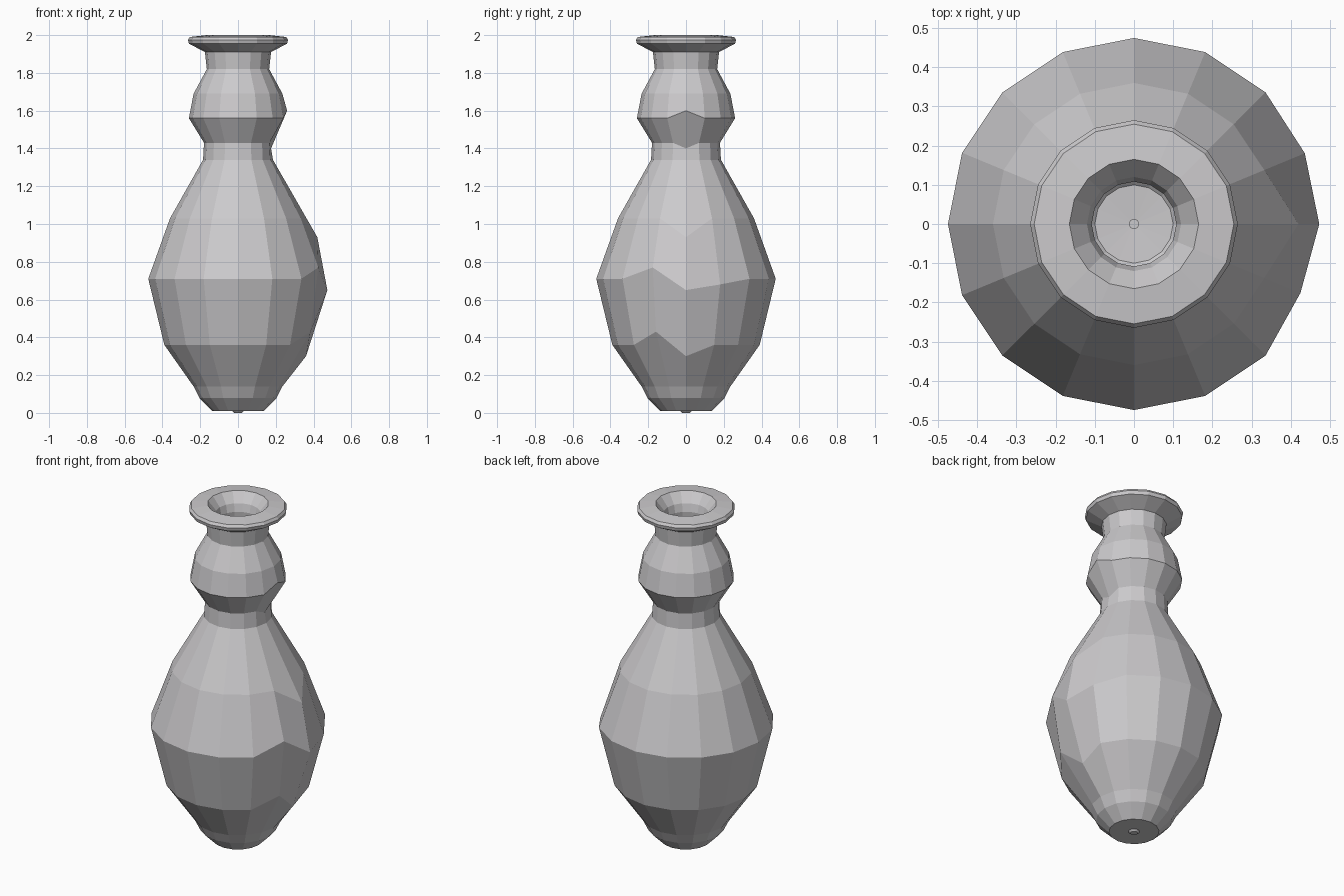
import bpy, bmesh, math

SIDES = 16

# single plain glaze
glaze = bpy.data.materials.new("grey_glaze")
glaze.diffuse_color = (0.6, 0.59, 0.605, 1)

# outer wall (radius, height), foot to lip
outer = [(0.02, 0.0), (0.03, 0.01), (0.135, 0.01), (0.155, 0.03), (0.165, 0.04),
         (0.205, 0.08), (0.235, 0.14), (0.39, 0.36), (0.475, 0.71), (0.36, 1.03),
         (0.185, 1.34), (0.18, 1.43), (0.26, 1.56), (0.235, 1.69), (0.165, 1.82),
         (0.175, 1.91), (0.26, 1.955), (0.265, 1.975), (0.255, 1.99)]
# hollow inside, lip to floor
inner = [(0.165, 2.0), (0.12, 1.945), (0.108, 1.90), (0.115, 1.83), (0.18, 1.69),
         (0.20, 1.57), (0.125, 1.43), (0.13, 1.34), (0.31, 1.03), (0.42, 0.71),
         (0.34, 0.37), (0.18, 0.13), (0.10, 0.06), (0.012, 0.055), (0.012, 0.03)]
profile = outer + inner

# hand-made wobble of the +x side: (ring, side) -> (radius, height)
dents = {(7, 0): (0.36, 0.30), (8, 0): (0.473, 0.65), (9, 0): (0.42, 0.93),
         (11, 0): (0.175, 1.40), (12, 0): (0.26, 1.60),
         (7, 15): (0.415, 0.43), (8, 15): (0.46, 0.77), (8, 1): (0.472, 0.68)}

bm = bmesh.new()
rings = []
for i, point in enumerate(profile):
    ring = []
    for s in range(SIDES):
        r, z = dents.get((i, s), point)
        a = 2 * math.pi * s / SIDES
        ring.append(bm.verts.new((r * math.cos(a), r * math.sin(a), z)))
    rings.append(ring)

# walls between the rings, then foot and inner floor caps
for low, high in zip(rings, rings[1:]):
    for s in range(SIDES):
        t = (s + 1) % SIDES
        bm.faces.new((low[s], low[t], high[t], high[s]))
bm.faces.new(rings[0][::-1])
bm.faces.new(rings[-1])
bmesh.ops.recalc_face_normals(bm, faces=bm.faces[:])

mesh = bpy.data.meshes.new("vase")
bm.to_mesh(mesh)
bm.free()
mesh.materials.append(glaze)
vase = bpy.data.objects.new("vase", mesh)
bpy.context.collection.objects.link(vase)
